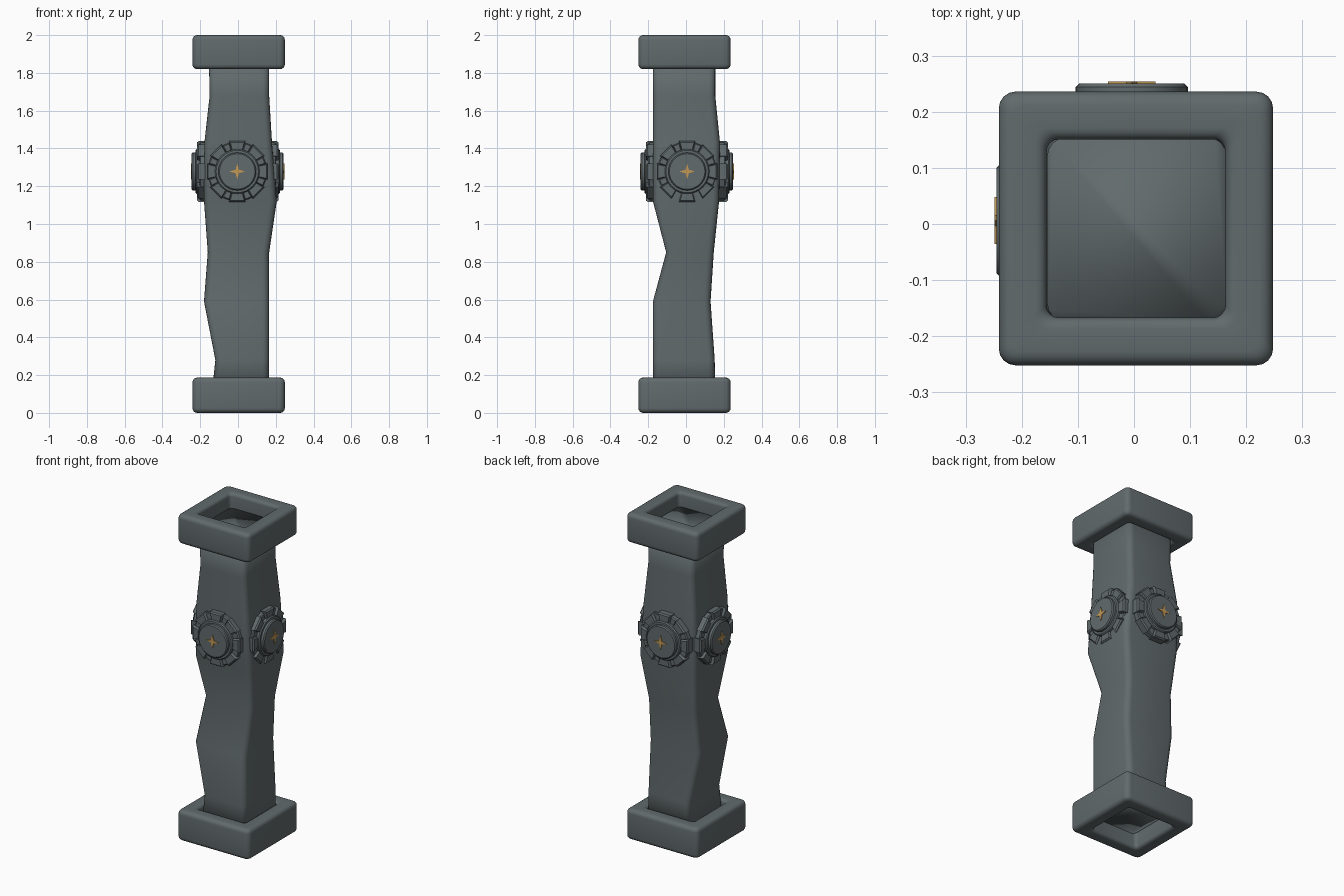
import bpy, bmesh, math
from mathutils import Matrix, Vector

if "Cube" in bpy.data.objects:
    bpy.data.objects.remove(bpy.data.objects["Cube"])

def material(name, col):
    m = bpy.data.materials.new(name)
    m.diffuse_color = (*col, 1)
    m.use_nodes = True
    m.node_tree.nodes["Principled BSDF"].inputs["Base Color"].default_value = m.diffuse_color
    return m

STONE = material("slate grey", (0.12, 0.145, 0.15))
GOLD = material("gold", (0.55, 0.32, 0.09))

def finish(bm, name, mat, angle=None):
    bmesh.ops.recalc_face_normals(bm, faces=bm.faces)
    me = bpy.data.meshes.new(name)
    bm.to_mesh(me)
    bm.free()
    me.materials.append(mat)
    ob = bpy.data.objects.new(name, me)
    bpy.context.collection.objects.link(ob)
    bpy.ops.object.select_all(action='DESELECT')
    ob.select_set(True)
    bpy.context.view_layer.objects.active = ob
    if angle is None:
        bpy.ops.object.shade_smooth()
    else:
        bpy.ops.object.shade_smooth_by_angle(angle=math.radians(angle))
    return ob

def rounded_rect(x0, x1, y0, y1, r, z, n=4):
    pts = []
    for k, (cx, cy) in enumerate([(x1 - r, y1 - r), (x0 + r, y1 - r), (x0 + r, y0 + r), (x1 - r, y0 + r)]):
        for i in range(n + 1):
            a = math.pi / 2 * (k + i / n)
            pts.append((cx + r * math.cos(a), cy + r * math.sin(a), z))
    return pts

def loft(rings, closed=False):
    bm = bmesh.new()
    loops = [[bm.verts.new(p) for p in ring] for ring in rings]
    n = len(loops[0])
    pairs = list(zip(loops, loops[1:])) + ([(loops[-1], loops[0])] if closed else [])
    for a, b in pairs:
        for i in range(n):
            j = (i + 1) % n
            bm.faces.new((a[i], a[j], b[j], b[i]))
    if not closed:
        bm.faces.new(loops[0])
        bm.faces.new(loops[-1])
    return bm

# wobbly shaft: z, left, right, front, back
SHAFT = [(0.09, -.14, .165, -.175, .155), (0.28, -.12, .165, -.175, .152),
         (0.59, -.18, .165, -.175, .13), (0.85, -.16, .165, -.105, .147),
         (1.12, -.18, .205, -.175, .175), (1.43, -.178, .18, -.175, .18),
         (1.68, -.15, .165, -.175, .155), (1.91, -.155, .165, -.175, .155)]
finish(loft([rounded_rect(x0, x1, y0, y1, .035, z) for z, x0, x1, y0, y1 in SHAFT]), "shaft", STONE)

# square collars at both ends, each a rounded frame round a recess
def collar(name, z0, z1):
    prof = []                         # (inset from outer edge, height)
    R, r, w = .025, .02, .085
    for cx, cz, rad, a0 in [(R, z1 - R, R, 180), (w - r, z1 - r, r, 90),
                            (w - r, z0 + r, r, 0), (R, z0 + R, R, 270)]:
        for i in range(5):
            a = math.radians(a0 - 90 * i / 4)
            prof.append((cx + rad * math.cos(a), cz + rad * math.sin(a)))
    rings = [rounded_rect(-.241 + d, .248 - d, -.252 + d, .236 - d, max(.022, .03 - d), z) for d, z in prof]
    finish(loft(rings, True), name, STONE, 40)

collar("bottom_collar", 0, .187)
collar("top_collar", 1.82, 2.0)

# medallion parts, built along local +z
def disc(name, z0, z1, radius, bev, mat, M):
    rings = [(radius, z0), (radius, z1 - bev), (radius - bev, z1)]
    bm = loft([[(q * math.cos(i * math.tau / 32), q * math.sin(i * math.tau / 32), z)
                for i in range(32)] for q, z in rings])
    bm.transform(M)
    finish(bm, name, mat, 30)

def ring(name, top, M):
    # eight plates with narrower recessed links between them
    bm = bmesh.new()
    def block(a0, a1, ri, ro, z, bev):
        c = lambda q, a, h: bm.verts.new((q * math.cos(a), q * math.sin(a), h))
        lo = [c(ri, a0, 0), c(ro, a0, 0), c(ro, a1, 0), c(ri, a1, 0)]
        md = [c(ri, a0, z - bev), c(ro, a0, z - bev), c(ro, a1, z - bev), c(ri, a1, z - bev)]
        hi = [c(ri, a0 + .03, z), c(ro - bev, a0 + .03, z), c(ro - bev, a1 - .03, z), c(ri, a1 - .03, z)]
        for p, q in ((lo, md), (md, hi)):
            for i in range(4):
                bm.faces.new((p[i], p[(i + 1) % 4], q[(i + 1) % 4], q[i]))
        bm.faces.new(hi)
        bm.faces.new(lo)
    for k in range(8):
        a = k * math.pi / 4
        h, g = math.radians(15), math.radians(30)
        block(a - h, a + h, .105, .166, top, .008)
        block(a + h, a + g, .105, .158, top - .012, .006)
    bm.transform(M)
    finish(bm, name, STONE, 25)

def star(name, z0, z1, M):
    pts = []
    for i in range(8):
        q = .013 if i % 2 else .042
        pts.append((q * math.cos(i * math.pi / 4), q * math.sin(i * math.pi / 4)))
    bm = loft([[(x, y, z) for x, y in pts] for z in (z0, z1)])
    bm.transform(M)
    finish(bm, name, GOLD, 30)

# side name, outward direction, centre offset, base distance
for side, d, off, dist in [("front", (0, -1, 0), (-.004, 0), .12), ("back", (0, 1, 0), (-.004, 0), .13),
                           ("left", (-1, 0, 0), (0, .006), .125), ("right", (1, 0, 0), (0, .006), .122)]:
    n = Vector(d)
    up = Vector((0, 0, 1))
    s = up.cross(n)
    M = Matrix.Translation(n * dist + Vector((off[0], off[1], 1.278))) @ Matrix((s, up, n)).transposed().to_4x4()
    ring(side + "_medallion_ring", .092, M)
    disc(side + "_medallion_rim", 0, .1, .118, .006, STONE, M)
    disc(side + "_medallion_disc", 0, .12, .1, .006, STONE, M)
    star(side + "_star", .115, .124, M)
